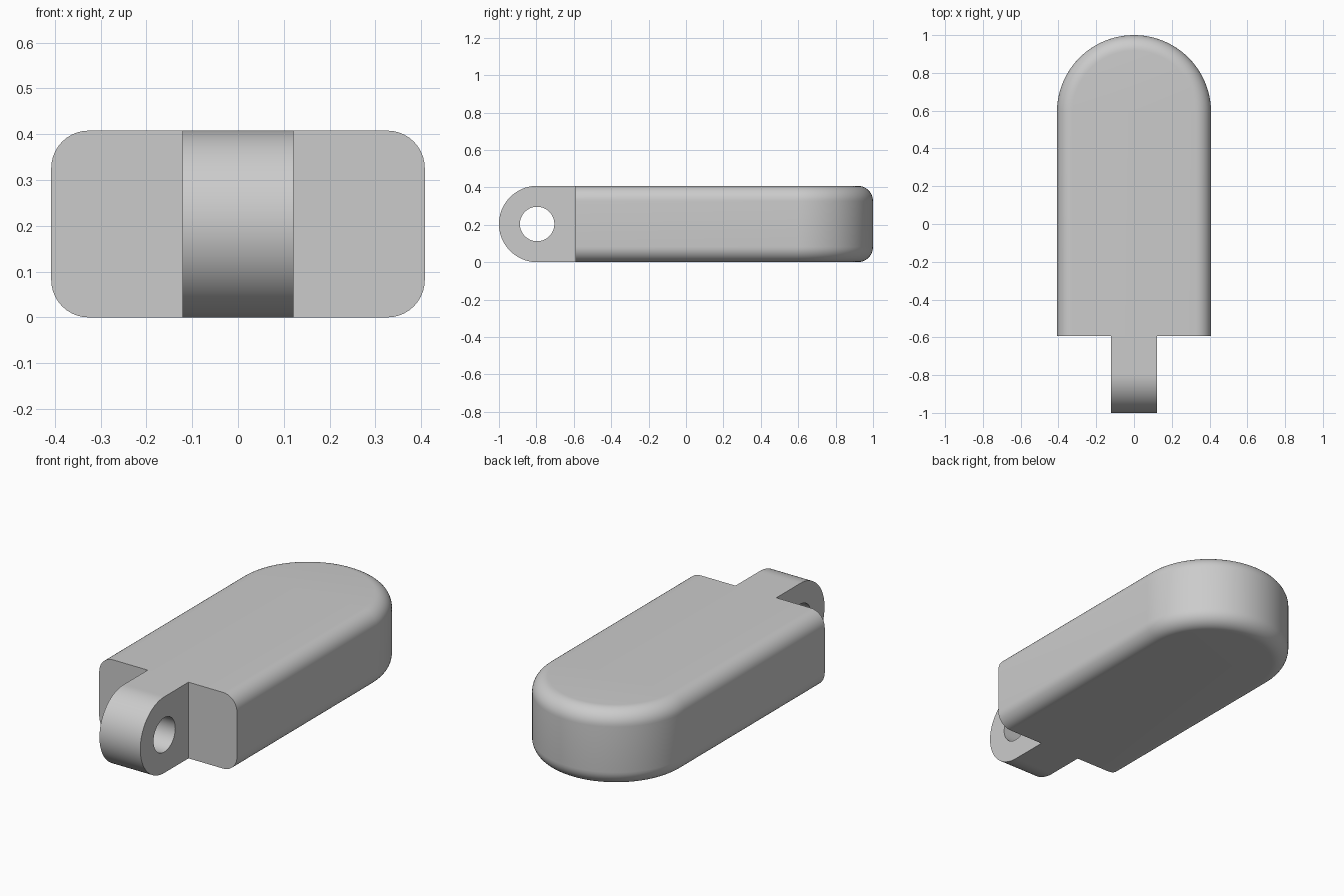
import bpy, bmesh, math

cube = bpy.data.objects.get("Cube")
if cube:
    bpy.data.objects.remove(cube, do_unlink=True)

HALF = 0.408       # body half width, also its height
JOINT = -0.592     # plane where the lug meets the body
FILLET = 0.082
LUG_HALF = 0.121
LUG_R = HALF / 2
HOLE_R = 0.092

grey = bpy.data.materials.new("light grey")
grey.use_nodes = True
colour = (0.6, 0.6, 0.6, 1)
grey.diffuse_color = colour
grey.node_tree.nodes["Principled BSDF"].inputs["Base Color"].default_value = colour


def finish(name, bm):
    bmesh.ops.recalc_face_normals(bm, faces=bm.faces)
    mesh = bpy.data.meshes.new(name)
    bm.to_mesh(mesh)
    bm.free()
    obj = bpy.data.objects.new(name, mesh)
    bpy.context.collection.objects.link(obj)
    mesh.materials.append(grey)
    bpy.ops.object.select_all(action="DESELECT")
    obj.select_set(True)
    bpy.context.view_layer.objects.active = obj
    bpy.ops.object.shade_smooth_by_angle(angle=math.radians(30))


def bridge(bm, a, b, closed):
    n = len(a)
    for i in range(n if closed else n - 1):
        j = (i + 1) % n
        bm.faces.new((a[i], a[j], b[j], b[i]))


# Body: U-shaped outlines stacked along a filleted edge profile
def body_outline(bm, inset, z, steps=48):
    r = HALF - inset
    centre_y = 1 - HALF
    pts = [(r, JOINT)]
    for i in range(steps + 1):
        a = math.pi * i / steps
        pts.append((r * math.cos(a), centre_y + r * math.sin(a)))
    pts.append((-r, JOINT))
    return [bm.verts.new((x, y, z)) for x, y in pts]


bm = bmesh.new()
bottom = []
for i in range(11):
    a = math.pi / 2 * i / 10
    bottom.append((FILLET * (1 - math.sin(a)), FILLET * (1 - math.cos(a))))
profile = bottom + [(d, HALF - z) for d, z in reversed(bottom)]
rings = [body_outline(bm, d, z) for d, z in profile]
for lower, upper in zip(rings, rings[1:]):
    bridge(bm, lower, upper, False)
bm.faces.new(rings[0])
bm.faces.new(rings[-1])
bm.faces.new([r[0] for r in rings] + [r[-1] for r in reversed(rings)])
finish("body", bm)


# Lug: rounded front half, square rear half, cross hole
def lug_ring(bm, x, hole, steps=96):
    verts = []
    for i in range(steps):
        a = 2 * math.pi * i / steps
        c, s = math.cos(a), math.sin(a)
        r = HOLE_R if hole else LUG_R
        if not hole and c > 0:
            r /= max(c, abs(s))
        verts.append(bm.verts.new((x, JOINT - LUG_R + r * c, LUG_R + r * s)))
    return verts


bm = bmesh.new()
loops = [lug_ring(bm, x, hole) for x, hole in
         ((-LUG_HALF, False), (LUG_HALF, False), (LUG_HALF, True), (-LUG_HALF, True))]
for i in range(4):
    bridge(bm, loops[i], loops[(i + 1) % 4], True)
finish("hinge_lug", bm)
